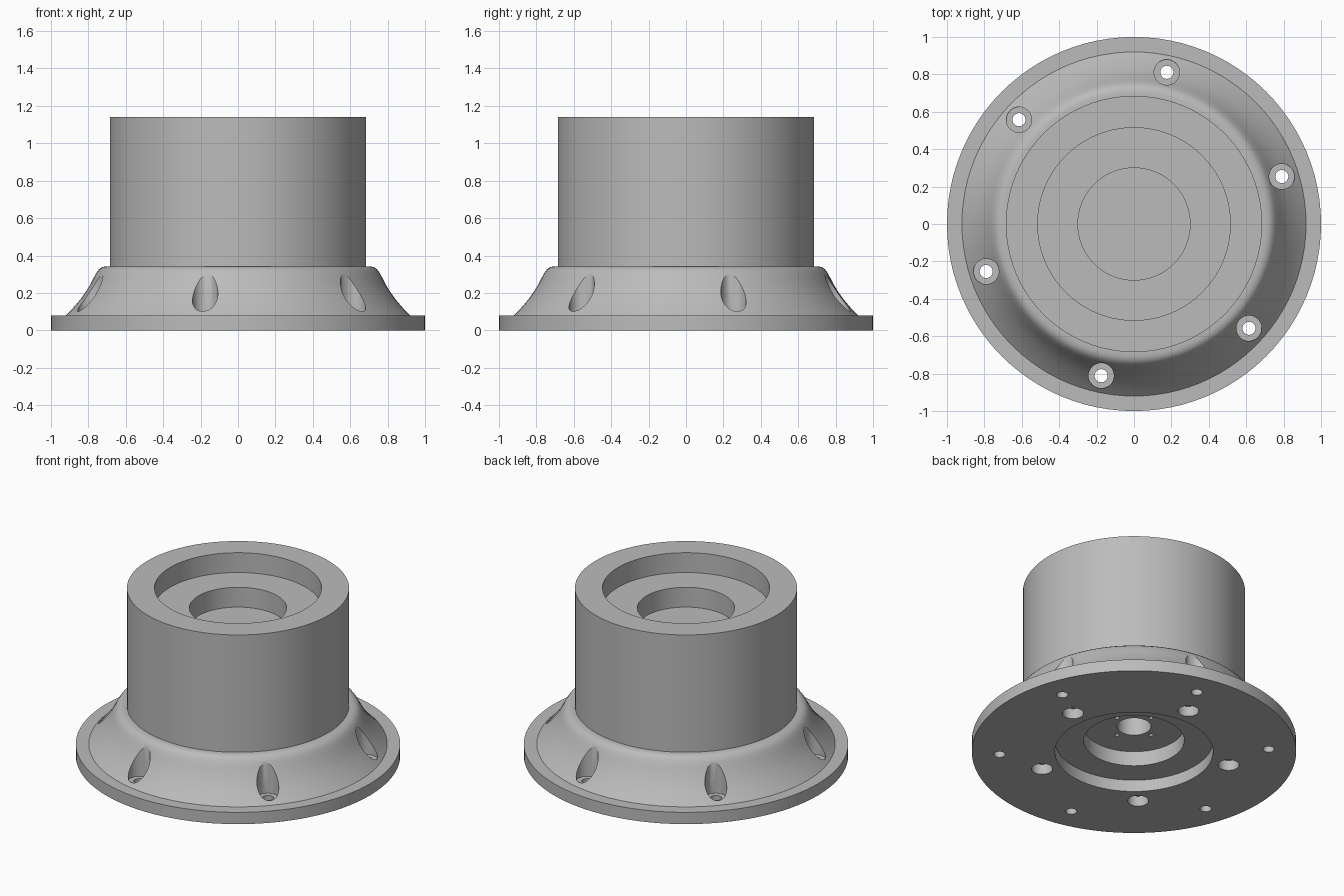
import bpy, bmesh, math
from math import cos, sin, radians, pi

if "Cube" in bpy.data.objects:
    bpy.data.objects.remove(bpy.data.objects["Cube"])

gray = bpy.data.materials.new("light_gray")
gray.diffuse_color = (0.5, 0.5, 0.5, 1)
gray.use_nodes = True
gray.node_tree.nodes["Principled BSDF"].inputs["Base Color"].default_value = gray.diffuse_color


def lathe(bm, profile, segs, cx=0.0, cy=0.0):
    """Revolve (radius, z) points, both ends on the axis, into a closed solid."""
    rings = []
    for r, z in profile:
        if r == 0:
            rings.append([bm.verts.new((cx, cy, z))] * segs)
        else:
            rings.append([bm.verts.new((cx + r * cos(2 * pi * i / segs),
                                        cy + r * sin(2 * pi * i / segs), z))
                          for i in range(segs)])
    for a, b in zip(rings, rings[1:]):
        for i in range(segs):
            j = (i + 1) % segs
            quad = list(dict.fromkeys((a[i], a[j], b[j], b[i])))
            bm.faces.new(quad)


def finish(bm, name):
    bmesh.ops.recalc_face_normals(bm, faces=bm.faces)
    mesh = bpy.data.meshes.new(name)
    bm.to_mesh(mesh)
    bm.free()
    mesh.materials.append(gray)
    ob = bpy.data.objects.new(name, mesh)
    bpy.context.collection.objects.link(ob)
    return ob


def around(bm, profile, radius, count, start, segs):
    """Repeat a lathed cutter on a bolt circle."""
    for k in range(count):
        a = radians(start + 360 * k / count)
        lathe(bm, profile, segs, radius * cos(a), radius * sin(a))


# Turned body: stepped underside, flange, flared skirt, drum, stepped top bore
bm = bmesh.new()
lathe(bm, [(0, 0.45), (0.105, 0.45), (0.105, 0.18), (0.31, 0.18), (0.31, 0.08),
           (0.488, 0.08), (0.488, 0), (1, 0), (1, 0.08), (0.92, 0.08),
           (0.89, 0.11), (0.86, 0.145), (0.833, 0.178), (0.81, 0.212),
           (0.79, 0.245), (0.772, 0.28), (0.757, 0.308), (0.744, 0.325),
           (0.728, 0.337), (0.708, 0.342), (0.685, 0.342), (0.685, 1.14),
           (0.515, 1.14), (0.515, 1.005), (0.3, 1.005), (0.3, 0.87), (0, 0.87)], 96)
body = finish(bm, "flanged_housing")

# Cutters: counterbored screw holes, blind dowel holes, tiny centre holes
bm = bmesh.new()
around(bm, [(0, -0.05), (0.035, -0.05), (0.035, 0.09), (0.068, 0.09),
            (0.068, 0.5), (0, 0.5)], 0.83, 6, 17.8, 32)
around(bm, [(0, -0.05), (0.065, -0.05), (0.065, 0.07), (0, 0.07)], 0.605, 5, 11.6, 32)
around(bm, [(0, 0.12), (0.013, 0.12), (0.013, 0.25), (0, 0.25)], 0.148, 4, 5, 16)
cutter = finish(bm, "hole_cutter")
cutter.hide_render = True

mod = body.modifiers.new("holes", 'BOOLEAN')
mod.operation = 'DIFFERENCE'
mod.solver = 'EXACT'
mod.object = cutter
bpy.context.view_layer.objects.active = body
body.select_set(True)
bpy.ops.object.modifier_apply(modifier=mod.name)
bpy.data.objects.remove(cutter)
bpy.ops.object.shade_smooth_by_angle(angle=radians(30))
